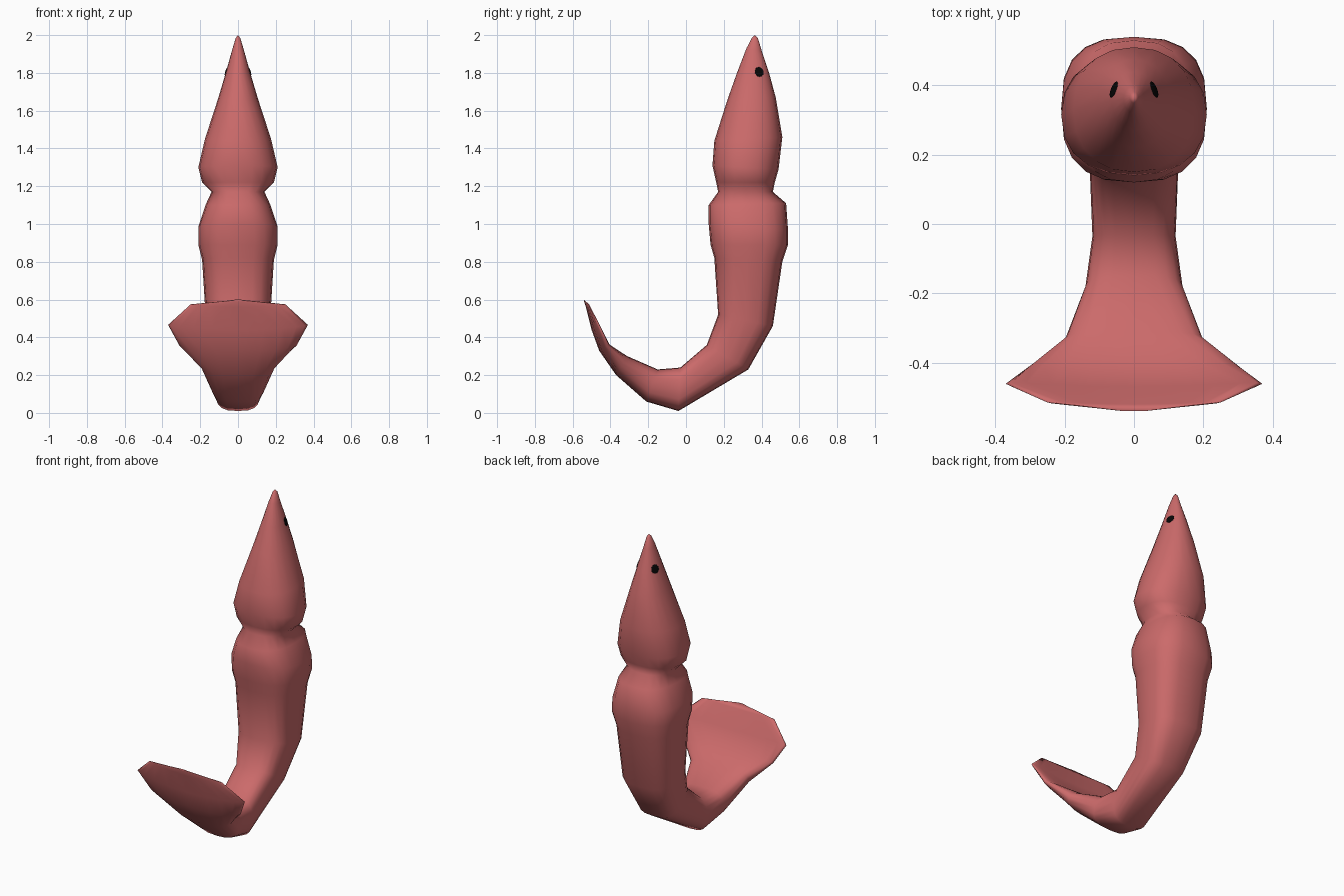
import bpy, bmesh, math
from mathutils import Vector
from mathutils.bvhtree import BVHTree

if "Cube" in bpy.data.objects:
    bpy.data.objects.remove(bpy.data.objects["Cube"])


def material(name, rgb):
    m = bpy.data.materials.new(name)
    m.diffuse_color = (*rgb, 1)
    m.use_nodes = True
    m.node_tree.nodes["Principled BSDF"].inputs["Base Color"].default_value = m.diffuse_color
    return m


shell_red = material("shell red", (0.60, 0.145, 0.145))
eye_black = material("eye black", (0.002, 0.002, 0.002))

# Sections from tail fan to head: inner y, z, outer y, z, half width
SECTIONS = [
    (-.54, .60, -.54, .59, .03),
    (-.52, .57, -.53, .56, .25),
    (-.47, .46, -.50, .44, .37),
    (-.41, .36, -.46, .33, .31),
    (-.31, .30, -.37, .20, .20),
    (-.15, .23, -.21, .06, .14),
    (-.03, .24, -.04, .01, .12),
    (.11, .36, .33, .23, .13),
    (.17, .52, .46, .46, .17),
    (.15, .82, .51, .80, .19),
    (.13, .89, .54, .89, .21),
    (.12, 1.0, .54, .97, .21),
    (.12, 1.1, .53, 1.11, .17),
    (.17, 1.17, .46, 1.17, .14),
    (.16, 1.22, .47, 1.22, .19),
    (.14, 1.31, .49, 1.29, .21),
    (.15, 1.44, .51, 1.46, .175),
    (.22, 1.66, .475, 1.67, .105),
    (.27, 1.8, .44, 1.8, .065),
    (.32, 1.93, .40, 1.92, .03),
]
BEND = 6   # index of the lowest section
N = 20


def spow(v, p):
    return math.copysign(abs(v) ** p, v)


# Whole body as one loft: squarish at the bend, rounder towards both ends
bm = bmesh.new()
rings = []
for i, (iy, iz, oy, oz, hw) in enumerate(SECTIONS):
    inner, outer = Vector((0, iy, iz)), Vector((0, oy, oz))
    mid, half = (inner + outer) / 2, (inner - outer) / 2
    if i < BEND:
        square = 2 + i / BEND
        cup = max(0, hw - .13) * .12   # fan edges curl inwards
    else:
        square = 3 - (i - BEND) / (len(SECTIONS) - 1 - BEND)
        cup = 0
    if half.length < .001:
        half = Vector((0, .001, .001))
    ring = []
    for k in range(N):
        a = 2 * math.pi * k / N
        sx, sv = spow(math.cos(a), 2 / square), spow(math.sin(a), 2 / square)
        p = mid + half * sv + half.normalized() * cup * sx * sx
        p.x = hw * sx
        ring.append(bm.verts.new(p))
    rings.append(ring)
for a, b in zip(rings, rings[1:]):
    for k in range(N):
        j = (k + 1) % N
        bm.faces.new((a[k], a[j], b[j], b[k]))
bm.faces.new(rings[0])

# Blunt point of the head
tip_ring = [bm.verts.new(Vector((0, .365, 1.985)) + (v.co - Vector((0, .36, 1.925))) * .4)
            for v in rings[-1]]
tip = bm.verts.new((0, .365, 2.0))
for k in range(N):
    j = (k + 1) % N
    bm.faces.new((rings[-1][k], rings[-1][j], tip_ring[j], tip_ring[k]))
    bm.faces.new((tip_ring[k], tip_ring[j], tip))
bmesh.ops.recalc_face_normals(bm, faces=bm.faces[:])
tree = BVHTree.FromBMesh(bm)
mesh = bpy.data.meshes.new("body")
bm.to_mesh(mesh)
bm.free()
mesh.materials.append(shell_red)
body = bpy.data.objects.new("body", mesh)
bpy.context.collection.objects.link(body)
for poly in mesh.polygons:
    poly.use_smooth = True

# Eyes: small thin domes lying on each side of the head
for side, label in ((-1, "left"), (1, "right")):
    hit, normal, _, _ = tree.ray_cast(Vector((side, .388, 1.805)), Vector((-side, 0, 0)))
    bpy.ops.mesh.primitive_uv_sphere_add(segments=14, ring_count=8, radius=1, location=hit)
    eye = bpy.context.object
    eye.name = label + "_eye"
    eye.scale = (.025, .027, .0045)
    eye.rotation_euler = normal.to_track_quat('Z', 'Y').to_euler()
    eye.data.materials.append(eye_black)
    bpy.ops.object.shade_smooth()
